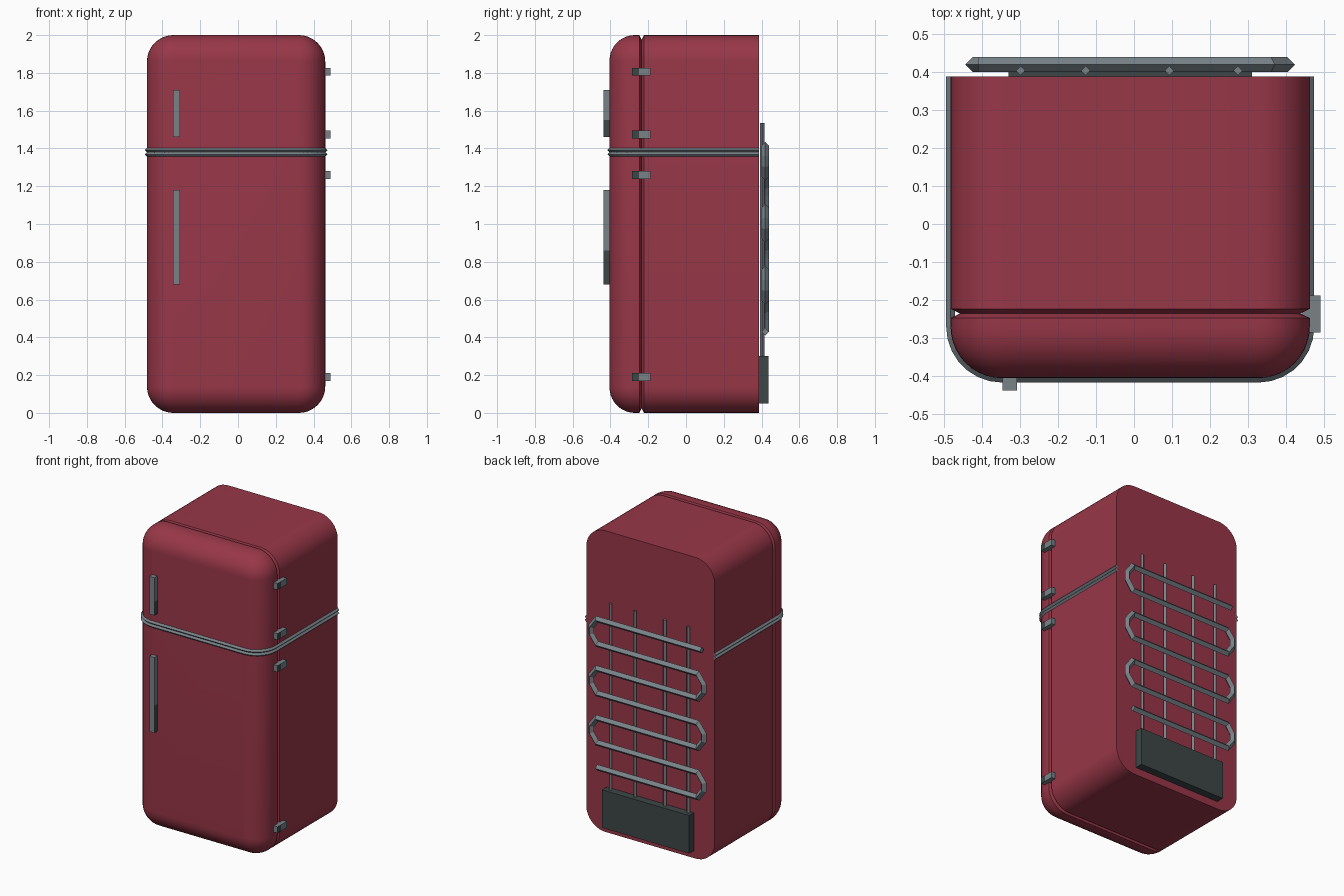
import bpy, bmesh, math
from mathutils import Vector

if "Cube" in bpy.data.objects:
    bpy.data.objects.remove(bpy.data.objects["Cube"])

CX = -0.01                      # cabinet centre line
HALF, R = 0.472, 0.14           # cabinet half width, corner radius
Y_BACK, Y_FRONT = 0.387, -0.405


def material(name, rgb):
    m = bpy.data.materials.new(name)
    m.diffuse_color = (*rgb, 1)
    m.use_nodes = True
    m.node_tree.nodes["Principled BSDF"].inputs["Base Color"].default_value = m.diffuse_color
    return m


RED = material("dark red enamel", (0.315, 0.038, 0.064))
GREY = material("steel grey", (0.19, 0.225, 0.245))
DARK = material("dark grey", (0.047, 0.062, 0.062))


def make(name, bm, *mats, smooth=None):
    bmesh.ops.recalc_face_normals(bm, faces=bm.faces)
    me = bpy.data.meshes.new(name)
    for f in bm.faces:
        f.smooth = smooth is not None
    bm.to_mesh(me)
    bm.free()
    for m in mats:
        me.materials.append(m)
    if smooth is not None:
        me.set_sharp_from_angle(angle=math.radians(smooth))
    ob = bpy.data.objects.new(name, me)
    bpy.context.collection.objects.link(ob)
    return ob


def loft(bm, rings):
    """Bridge closed rings of points and cap both ends."""
    vs = [[bm.verts.new(p) for p in ring] for ring in rings]
    n = len(vs[0])
    for a, b in zip(vs, vs[1:]):
        for i in range(n):
            j = (i + 1) % n
            bm.faces.new((a[i], a[j], b[j], b[i]))
    bm.faces.new(vs[0])
    bm.faces.new(vs[-1])


def sweep(name, path, normal, r, mat):
    """Diamond section swept along a path lying in the plane of 'normal'."""
    pts = [Vector(p) for p in path]
    n = Vector(normal)
    rings = []
    for i, p in enumerate(pts):
        d0 = (p - pts[max(i - 1, 0)]).normalized()
        d1 = (pts[min(i + 1, len(pts) - 1)] - p).normalized()
        t = (d0 + d1).normalized()
        ref = d1 if d1.length else d0
        side = t.cross(n) * (r / max(t.dot(ref), 0.4))
        rings.append([p + n * r, p + side, p - n * r, p - side])
    bm = bmesh.new()
    loft(bm, rings)
    return make(name, bm, mat)


def box(name, lo, hi, *mats, split=None, axis=0):
    """Box, optionally cut at 'split' with side faces below it in the second colour."""
    bm = bmesh.new()
    bmesh.ops.create_cube(bm, size=1)
    for v in bm.verts:
        v.co = [lo[k] + (v.co[k] + 0.5) * (hi[k] - lo[k]) for k in range(3)]
    if split is not None:
        no = Vector((0, 0, 0))
        no[axis] = 1
        bmesh.ops.bisect_plane(bm, geom=bm.verts[:] + bm.edges[:] + bm.faces[:],
                               plane_co=no * split, plane_no=no)
        bm.normal_update()
        for f in bm.faces:
            if abs(f.normal.x) > 0.9 and f.calc_center_median()[axis] < split:
                f.material_index = 1
    return make(name, bm, *mats)


# Cabinet and doors: rounded rectangles lofted from back to front
def ring(y, inset, seg=10):
    r = max(R - inset, 0.004)
    hx, hz = HALF - inset - r, 1.0 - inset - r
    pts = []
    for k, (sx, sz) in enumerate(((1, 1), (-1, 1), (-1, -1), (1, -1))):
        for i in range(seg + 1):
            a = math.pi / 2 * (k + i / seg)
            pts.append((CX + sx * hx + r * math.cos(a), y, 1 + sz * hz + r * math.sin(a)))
    return pts


FR = 0.135                      # rounding of the door front
bm = bmesh.new()
loft(bm, [ring(Y_BACK, 0), ring(-0.223, 0), ring(-0.235, 0.025), ring(-0.247, 0)]
     + [ring(Y_FRONT + FR * (1 - math.sin(a)), FR * (1 - math.cos(a)))
        for a in (math.pi / 2 * i / 10 for i in range(11))])
make("cabinet_and_doors", bm, RED, smooth=35)

# Trim strips between the two doors, wrapping left, front and right
for name, z in (("trim_lower", 1.369), ("trim_upper", 1.391)):
    path = [(CX - HALF, Y_BACK, z)]
    for cx, start in ((CX - HALF + FR, 180), (CX + HALF - FR, 270)):
        for i in range(8):
            a = math.radians(start + 90 * i / 7)
            path.append((cx + FR * math.cos(a), Y_FRONT + FR + FR * math.sin(a), z))
    path.append((CX + HALF, Y_BACK, z))
    sweep(name, path, (0, 0, 1), 0.0115, GREY)

# Door handles
for name, z0, z1, cut in (("freezer_handle", 1.46, 1.71, 1.55), ("fridge_handle", 0.68, 1.18, 0.86)):
    box(name, (-0.345, -0.438, z0), (-0.308, -0.40, z1), GREY, DARK, split=cut, axis=2)

# Hinges on the right side
for i, z in enumerate((0.19, 1.26, 1.473, 1.806)):
    box(f"hinge_{i + 1}", (0.44, -0.285, z - 0.021), (0.49, -0.188, z + 0.021),
        GREY, DARK, split=-0.25, axis=1)

# Compressor box on the back
box("compressor_box", (-0.33, 0.38, 0.05), (0.31, 0.438, 0.302), DARK)

# Vertical support wires of the condenser
for i, x in enumerate((-0.298, -0.127, 0.093, 0.273)):
    sweep(f"support_wire_{i + 1}", [(x, 0.403, 0.29), (x, 0.403, 1.535)], (0, 1, 0), 0.012, GREY)

# Condenser coil: seven rows joined by alternating bends
path, s, step, yc = [], -1, 0.164, 0.419
for k in range(7):
    z = 1.414 - k * step
    path.append((CX + s * (0.40 if k == 0 else 0.37), yc, z))
    s = -s
    path.append((CX + s * 0.37, yc, z))
    if k < 6:
        path += [(CX + s * 0.413, yc, z - 0.058), (CX + s * 0.413, yc, z - step + 0.058)]
sweep("condenser_coil", path, (0, 1, 0), 0.02, GREY)
